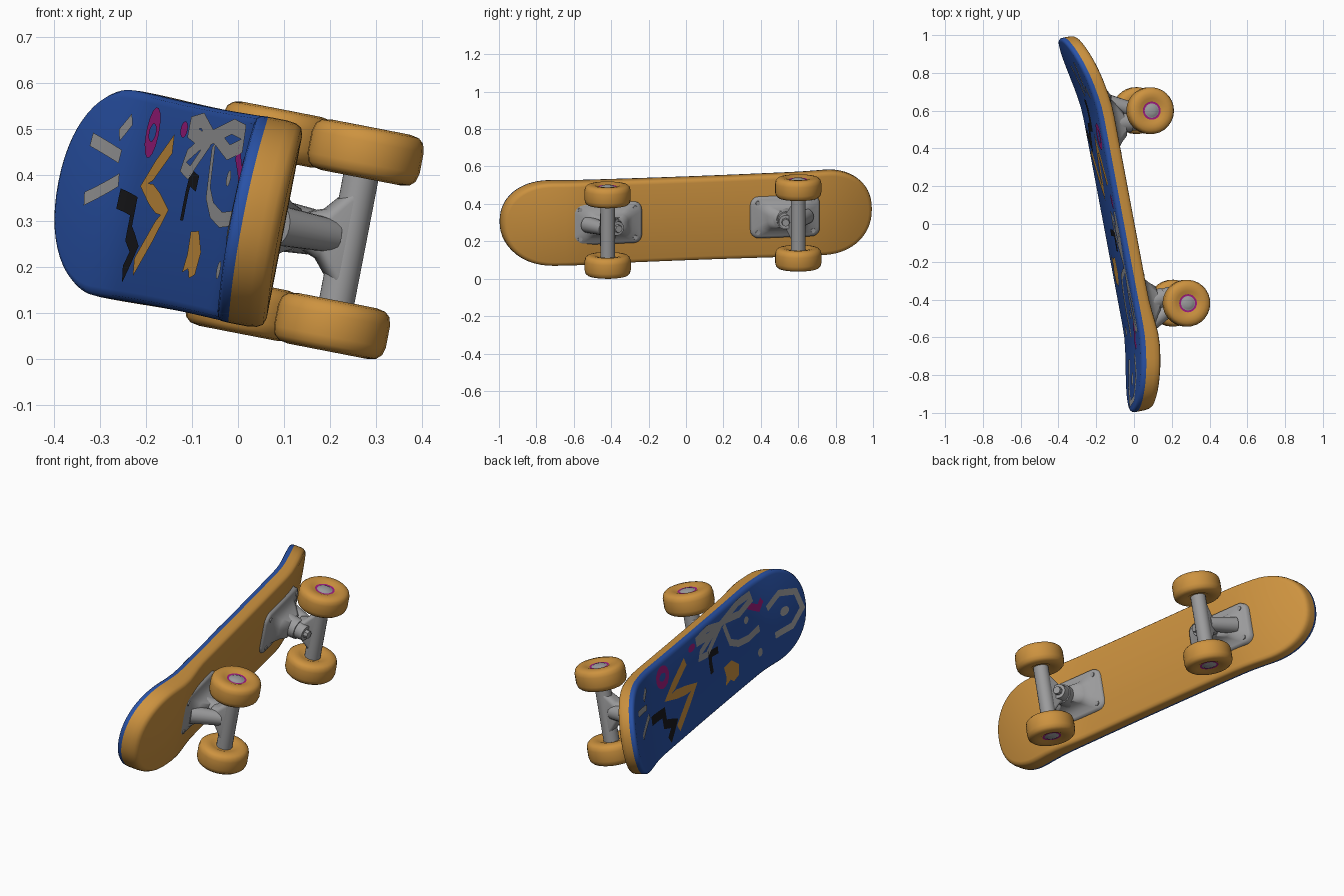
import bpy, bmesh, math
from mathutils import Matrix, Vector

if "Cube" in bpy.data.objects:
    bpy.data.objects.remove(bpy.data.objects["Cube"])

def mat(name, c):
    m = bpy.data.materials.new(name)
    m.diffuse_color = (*c, 1)
    m.use_nodes = True
    m.node_tree.nodes["Principled BSDF"].inputs["Base Color"].default_value = m.diffuse_color
    return m
ORANGE = mat("orange", (0.61, 0.29, 0.05))
BLUE = mat("blue", (0.022, 0.085, 0.39))
GRAY = mat("gray", (0.33, 0.33, 0.335))
MAGENTA = mat("magenta", (0.36, 0.012, 0.22))
BLACK = mat("black", (0.01, 0.01, 0.012))

# Board frame: l along the deck, w across it, n out of the underside
L = Vector((-0.185, 0.982, 0.037)).normalized()
W = Vector((0.19, 0, 0.98))
W = (W - L * W.dot(L)).normalized()
N = L.cross(W)
O = Vector((-0.083, 0, 0.323))
FRAME = Matrix.Translation(O) @ Matrix((L, W, N)).transposed().to_4x4()

def finish(name, bm, mats, angle=40, recalc=True):
    if recalc:
        bmesh.ops.recalc_face_normals(bm, faces=bm.faces)
    bm.transform(FRAME)
    me = bpy.data.meshes.new(name)
    bm.to_mesh(me)
    bm.free()
    for m in mats:
        me.materials.append(m)
    ob = bpy.data.objects.new(name, me)
    bpy.context.collection.objects.link(ob)
    bpy.ops.object.select_all(action='DESELECT')
    ob.select_set(True)
    bpy.context.view_layer.objects.active = ob
    bpy.ops.object.shade_smooth_by_angle(angle=math.radians(angle))
    return ob

def loft(bm, rings, cap=True, mats=None):
    """Skin closed rings of points; mats gives a material index per band."""
    vs = [[bm.verts.new(p) for p in r] for r in rings]
    k = len(vs[0])
    for j in range(len(vs) - 1):
        for i in range(k):
            f = bm.faces.new((vs[j][i], vs[j][(i + 1) % k], vs[j + 1][(i + 1) % k], vs[j + 1][i]))
            f.material_index = mats[j] if mats else 0
    if cap:
        bm.faces.new(vs[0][::-1]).material_index = mats[0] if mats else 0
        bm.faces.new(vs[-1]).material_index = mats[-1] if mats else 0
    return vs

def tube(bm, a, b, ra, rb, seg=20):
    a, b = Vector(a), Vector(b)
    q = (b - a).to_track_quat('Z', 'Y')
    ring = lambda c, r: [c + q @ Vector((r * math.cos(t), r * math.sin(t), 0))
                         for t in (2 * math.pi * i / seg for i in range(seg))]
    loft(bm, [ring(a, ra), ring(b, rb)])

def round_rect(cx, cy, hx, hy, r, z, seg=5):
    pts = []
    for sx, sy, a0 in ((1, 1, 0), (-1, 1, 90), (-1, -1, 180), (1, -1, 270)):
        for i in range(seg + 1):
            a = math.radians(a0 + 90 * i / seg)
            pts.append((cx + sx * (hx - r) + r * abs(math.cos(a)) * sx,
                        cy + sy * (hy - r) + r * abs(math.sin(a)) * sy, z))
    return pts

# Deck with both ends kicked up, underside fuller towards the front end
MID = 0.015
def kick(l):
    return -(0.32 if l > 0 else 0.29) * max(0, abs(l - MID) - 0.58) ** 1.5

def under(l):
    t = min(1, max(0, (-l - 0.4) / 0.3))
    return 1.2 + 0.55 * t * t * (3 - 2 * t)

def outline(n, inset):
    a, hw, e = 0.27, 0.228 - inset, 14
    st = []
    for i in range(e + 1):
        t = math.pi / 2 * i / e
        st.append((0.74 + (a - inset) * math.cos(t) ** 0.92, hw * math.sin(t) ** 0.92 if i else 0))
    mid = [(0.74 * (1 - 2 * i / 24), hw - 0.004 * math.sin(math.pi * i / 24)) for i in range(1, 24)]
    up = st + mid + [(-l, w) for l, w in reversed(st)]
    ring = up + [(l, -w) for l, w in reversed(up[1:-1])]
    return [(l + MID, w, (n * under(l) if n > 0 else n) + kick(l + MID)) for l, w in ring]

bm = bmesh.new()
layers = [(-0.04, 0.02), (-0.036, 0.008), (-0.027, 0.001), (-0.012, 0), (0.018, 0),
          (0.030, 0.003), (0.037, 0.010), (0.04, 0.024)]
vs = loft(bm, [outline(n, i) for n, i in layers], cap=False, mats=[1, 1, 1, 0, 0, 0, 0])
for ring, mi in ((vs[0], 1), (vs[-1], 0)):
    k = len(ring)
    for i in range(k // 2):
        q = list(dict.fromkeys((ring[i], ring[i + 1], ring[(k - i - 1) % k], ring[(k - i) % k])))
        bm.faces.new(q).material_index = mi
finish("deck", bm, [ORANGE, BLUE], 50)

# Painted marks: thin ribbons and blobs lying on the blue face
def on_top(l, w):
    return (l, w, -0.043 + kick(l))

def face_up(bm):
    bm.normal_update()
    bmesh.ops.reverse_faces(bm, faces=[f for f in bm.faces if f.normal.z > 0])

def ribbon(name, pts, width, m, closed=False):
    P = []
    segs = list(zip(pts, pts[1:] + pts[:1])) if closed else list(zip(pts, pts[1:]))
    for a, b in segs:
        a, b = Vector(a), Vector(b)
        P += [a.lerp(b, t / 3) for t in range(3)]
    if not closed:
        P.append(Vector(pts[-1]))
    bm, pairs, k = bmesh.new(), [], len(P)
    for i, p in enumerate(P):
        prv = P[i - 1] if closed or i else p
        nxt = P[(i + 1) % k] if closed or i < k - 1 else p
        d1 = ((p - prv) if prv != p else (nxt - p)).normalized()
        d2 = ((nxt - p) if nxt != p else d1).normalized()
        d = (d1 + d2).normalized()
        o = Vector((-d.y, d.x)) * width / 2 / max(0.55, d.dot(d1))   # mitred corner
        pairs.append([bm.verts.new(on_top(*(p + o * s))) for s in (1, -1)])
    for i in range(k if closed else k - 1):
        a, b = pairs[i], pairs[(i + 1) % k]
        bm.faces.new((a[0], a[1], b[1], b[0]))
    face_up(bm)
    finish(name, bm, [m], recalc=False)

def blob(name, pts, m):
    bm = bmesh.new()
    bm.faces.new([bm.verts.new(on_top(*p)) for p in pts])
    face_up(bm)
    finish(name, bm, [m], recalc=False)

def oval(cx, cy, rx, ry, n=14):
    return [(cx + rx * math.cos(2 * math.pi * i / n), cy + ry * math.sin(2 * math.pi * i / n)) for i in range(n)]

ribbon("zigzag_mark", [(0.22, 0.13), (0.46, 0.03), (0.17, -0.02), (0.40, -0.15)], 0.045, ORANGE)
ribbon("hook_mark", [(0.68, -0.01), (0.53, -0.02), (0.53, -0.08), (0.43, -0.11), (0.51, -0.17)], 0.045, BLACK)
ribbon("small_hook_mark", [(-0.14, 0.055), (-0.05, 0.065), (-0.04, 0.03), (-0.04, -0.03)], 0.035, BLACK)
blob("orange_patch", [(-0.17, -0.05), (-0.26, -0.045), (-0.33, -0.09), (-0.31, -0.14), (-0.25, -0.15), (-0.22, -0.13), (-0.16, -0.14), (-0.18, -0.1)], ORANGE)
ribbon("magenta_flower", oval(0.48, 0.145, 0.055, 0.038), 0.036, MAGENTA, True)
blob("magenta_spot", oval(0.13, 0.165, 0.04, 0.018), MAGENTA)
ribbon("magenta_fleck", [(-0.52, 0.14), (-0.62, 0.09), (-0.66, 0.12)], 0.035, MAGENTA)
ribbon("gray_loop", [(0.06, 0.18), (-0.06, 0.192), (-0.2, 0.16), (-0.42, 0.192), (-0.55, 0.185), (-0.56, 0.155),
                     (-0.42, 0.135), (-0.24, 0.165), (-0.1, 0.15), (0.06, 0.165)], 0.034, GRAY, True)
ribbon("gray_tongue", [(-0.2, 0.16), (-0.08, 0.14), (0.04, 0.11), (0.06, 0.085), (-0.02, 0.075), (-0.12, 0.12), (-0.2, 0.155)], 0.03, GRAY)
ribbon("gray_tail", [(-0.24, 0.145), (-0.26, 0.09), (-0.28, 0.04), (-0.36, 0.005), (-0.48, -0.012), (-0.6, -0.005)], 0.034, GRAY)
ribbon("gray_curl", [(-0.69, 0.06), (-0.80, 0.10), (-0.92, 0.065), (-0.95, -0.03), (-0.86, -0.09), (-0.72, -0.09)], 0.032, GRAY)
blob("gray_dot", oval(-0.48, 0.08, 0.025, 0.018), GRAY)
blob("gray_dot_2", oval(-0.82, 0.0, 0.035, 0.022), GRAY)
blob("gray_dot_3", oval(-0.57, -0.12, 0.025, 0.02), GRAY)
for i, (l0, w0, l1, w1) in enumerate([(0.69, 0.165, 0.75, 0.125), (0.72, 0.08, 0.89, 0.105), (0.70, 0.03, 0.87, -0.025)]):
    ribbon("gray_dash_%d" % i, [(l0, w0), (l1, w1)], 0.03, GRAY)

# Wheel: turned profile (radius, offset); orange tyre, magenta rim and gray hub on the outer face
WHEEL = [(0.014, 0.054), (0.030, 0.050), (0.038, 0.045), (0.048, 0.046), (0.066, 0.054), (0.088, 0.056),
         (0.108, 0.052), (0.119, 0.042), (0.124, 0.024)]
def wheel(name, l, w, n, side):
    prof = WHEEL + [(r, -o) for r, o in reversed(WHEEL)]
    rings = [[(l + r * math.cos(t), w + o * side, n + r * math.sin(t))
              for t in (2 * math.pi * i / 28 for i in range(28))] for r, o in prof]
    m = [2, 2, 1] + [0] * 14
    bm = bmesh.new()
    vs = loft(bm, rings, mats=m)
    finish(name, bm, [ORANGE, MAGENTA, GRAY], 50)

AXLE_N, HALF_TRACK = 0.245, 0.192
for end, al, s in (("front", -0.474, 1), ("rear", 0.564, -1)):   # s points to the board's middle
    c = al + s * 0.035
    # Base plate rising to a pedestal
    bm = bmesh.new()
    loft(bm, [round_rect(c, 0, 0.19, 0.114, 0.045, 0.03), round_rect(c, 0, 0.188, 0.112, 0.045, 0.057),
              round_rect(c, 0, 0.176, 0.100, 0.04, 0.064), round_rect(c, 0, 0.135, 0.075, 0.04, 0.071),
              round_rect(c, 0, 0.105, 0.055, 0.04, 0.10), round_rect(c + s * 0.01, 0, 0.07, 0.045, 0.035, 0.13)])
    for dl in (-0.15, 0.15):
        for dw in (-0.08, 0.08):
            tube(bm, (c + dl, dw, 0.05), (c + dl, dw, 0.070), 0.014, 0.012, 10)
    finish(end + "_base_plate", bm, [GRAY], 60)
    # Kingpin with bushing and nut, and the pivot on the outer side
    bm = bmesh.new()
    tube(bm, (c, 0, 0.09), (al + s * 0.05, 0, 0.17), 0.056, 0.05)
    tube(bm, (al + s * 0.05, 0, 0.17), (al + s * 0.06, 0, 0.212), 0.044, 0.038)
    tube(bm, (al + s * 0.06, 0, 0.205), (al + s * 0.065, 0, 0.23), 0.024, 0.02, 8)
    tube(bm, (al - s * 0.075, 0, 0.07), (al - s * 0.01, 0, 0.205), 0.044, 0.036)
    finish(end + "_kingpin", bm, [GRAY])
    # Hanger: wedge spreading from the kingpin to the axle housing
    bm = bmesh.new()
    loft(bm, [round_rect(al + s * 0.02, 0, 0.05, 0.042, 0.03, 0.15),
              round_rect(al + s * 0.015, 0, 0.045, 0.055, 0.03, 0.185),
              round_rect(al, 0, 0.038, 0.11, 0.03, 0.228),
              round_rect(al, 0, 0.03, 0.125, 0.025, 0.26)])
    tube(bm, (al, -0.15, AXLE_N), (al, 0.15, AXLE_N), 0.039, 0.039, 20)
    finish(end + "_hanger", bm, [GRAY])
    for side, k in (("upper", 1), ("lower", -1)):
        wheel("%s_%s_wheel" % (end, side), al, k * HALF_TRACK, AXLE_N, k)
